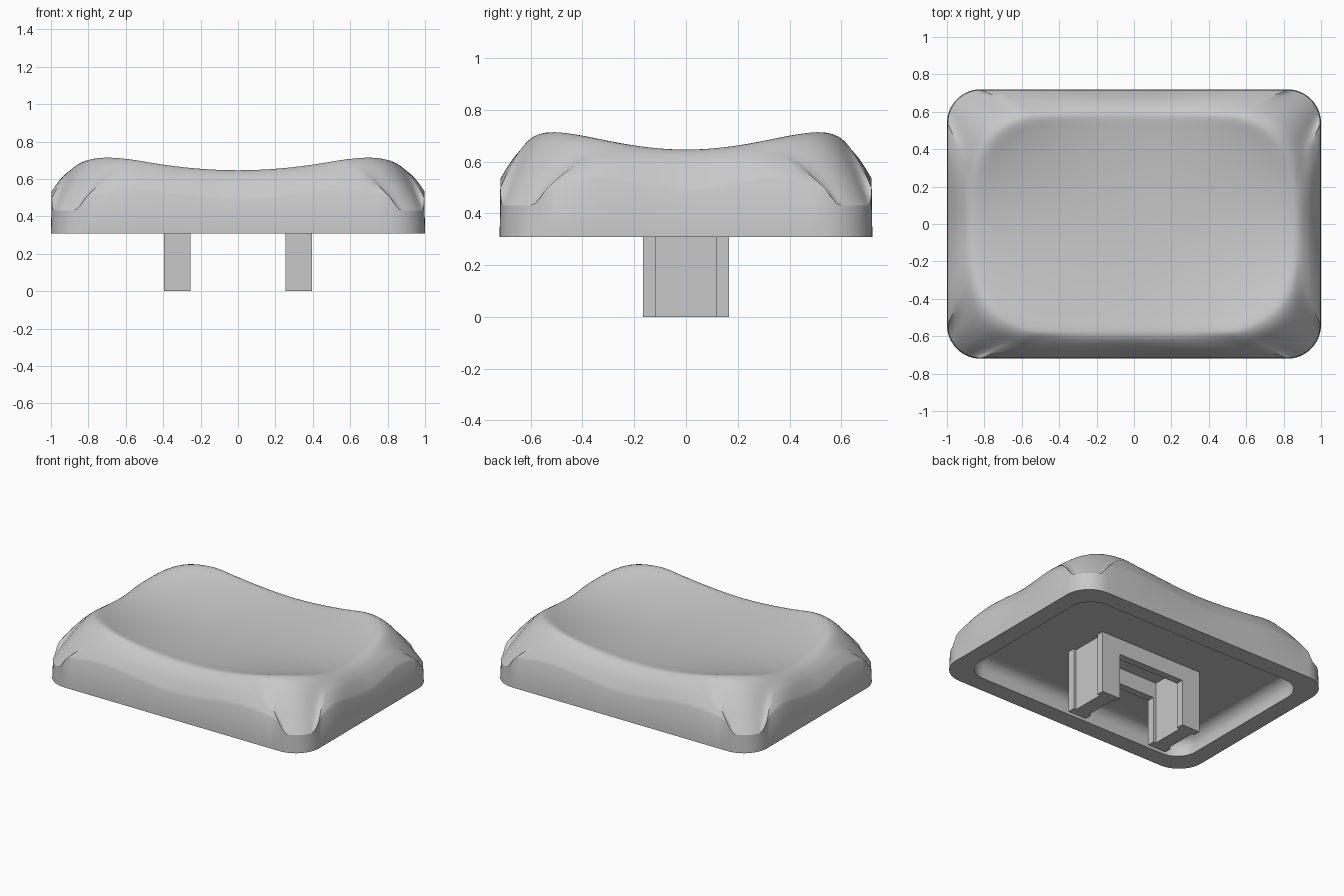
import bpy, bmesh, math

if "Cube" in bpy.data.objects:
    bpy.data.objects.remove(bpy.data.objects["Cube"])

grey = bpy.data.materials.new("plain_grey")
grey.use_nodes = True
colour = (0.58, 0.58, 0.58, 1)
grey.diffuse_color = colour
grey.node_tree.nodes["Principled BSDF"].inputs["Base Color"].default_value = colour

ARC, STRAIGHT = 12, 24       # segments per corner and per side
SLOPE = 12                   # rings between wall top and rim


def finish(name, bm):
    bmesh.ops.recalc_face_normals(bm, faces=bm.faces)
    mesh = bpy.data.meshes.new(name)
    bm.to_mesh(mesh)
    bm.free()
    mesh.materials.append(grey)
    obj = bpy.data.objects.new(name, mesh)
    bpy.context.collection.objects.link(obj)
    return obj


def outline(a, b, r):
    """Rounded rectangle, half sizes a and b, corner radius r."""
    arcs = []
    for q, (sx, sy) in enumerate([(1, 1), (-1, 1), (-1, -1), (1, -1)]):
        angles = [math.pi / 2 * (q + i / ARC) for i in range(ARC + 1)]
        arcs.append([(sx * (a - r) + r * math.cos(t),
                      sy * (b - r) + r * math.sin(t)) for t in angles])
    pts = []
    for q in range(4):
        (x0, y0), (x1, y1) = arcs[q][-1], arcs[(q + 1) % 4][0]
        pts += arcs[q]
        pts += [(x0 + (x1 - x0) * p / STRAIGHT, y0 + (y1 - y0) * p / STRAIGHT)
                for p in range(1, STRAIGHT)]
    return pts


def smooth(t):
    t = max(0, min(1, t))
    return t * t * (3 - 2 * t)


def wall_top(t):
    """Wavy wall height: t is 0 mid-side, 1 where the corner starts, 2 mid-corner."""
    if t < 0.7:
        return 0.48 + 0.055 * smooth(t / 0.7)
    return 0.535 - 0.105 * smooth((t - 0.7) / 0.75)


def dish(x, y):
    """Shallow hollow that lifts towards the corners."""
    return 0.602 + 0.065 * x * x + 0.14 * y * y + 0.39 * x * x * y * y


# Position of every column around the outline
column = [1 + 1 - abs(2 * i / ARC - 1) for i in range(ARC + 1)]
column += [abs(2 * p / STRAIGHT - 1) for p in range(1, STRAIGHT)]
column *= 4
count = len(column)

# Underside: hollow with a rounded ceiling edge, then the flat lip
rings = []
for k in (0.4, 0.97, 1):
    rings.append([(x * k, y * k, 0.43) for x, y in outline(0.80, 0.52, 0.07)])
for i in range(1, 7):
    t = math.pi / 2 * i / 6
    grow = 0.08 * math.sin(t)
    rings.append([(x, y, 0.35 + 0.08 * math.cos(t))
                  for x, y in outline(0.80 + grow, 0.52 + grow, 0.07 + grow)])
rings.append([(x, y, 0.308) for x, y in outline(0.88, 0.60, 0.15)])
rings.append([(x, y, 0.308) for x, y in outline(1, 0.72, 0.18)])

# Top: convex slope up to the rim, then the shallow dish
outer = outline(0.996, 0.717, 0.18)
rim = outline(0.86, 0.585, 0.34)
top = []
for j in range(SLOPE + 1):
    s = j / SLOPE
    ring = []
    for (x0, y0), (x1, y1), t in zip(outer, rim, column):
        base = wall_top(t)
        power = 1.8 - 0.55 * smooth((t - 0.3) / 1.3)
        z = base + (dish(x1, y1) - base) * (1 - (1 - s) ** power)
        ring.append((x0 + (x1 - x0) * s, y0 + (y1 - y0) * s, z))
    top.append(ring)
scales = [1 - 0.018 * i for i in range(1, 9)] + [0.8, 0.7, 0.55, 0.4, 0.25, 0.1]
for k in scales:
    top.append([(x * k, y * k, dish(x * k, y * k)) for x, y in rim])

# Round the crest of the rim
for _ in range(8):
    old = [list(ring) for ring in top]
    for j in range(SLOPE - 6, SLOPE + 7):
        top[j] = [(p[0], p[1], (lo[2] + 2 * p[2] + hi[2]) / 4)
                  for lo, p, hi in zip(old[j - 1], old[j], old[j + 1])]
crease = len(rings)
rings += top

# Cap body, with a crisp crease above the wall at each corner
bm = bmesh.new()
loops = [[bm.verts.new(p) for p in ring] for ring in rings]
for lower, upper in zip(loops, loops[1:]):
    for i in range(count):
        n = (i + 1) % count
        bm.faces.new((lower[i], lower[n], upper[n], upper[i]))
bm.faces.new(loops[0])
bm.faces.new(loops[-1])
for i in range(count):
    n = (i + 1) % count
    if min(column[i], column[n]) >= 0.95:
        bm.edges.get((loops[crease][i], loops[crease][n])).smooth = False
body = finish("cap_body", bm)
bpy.ops.object.select_all(action="DESELECT")
body.select_set(True)
bpy.context.view_layer.objects.active = body
bpy.ops.object.shade_smooth_by_angle(angle=math.radians(45), keep_sharp_edges=True)


# Two stem legs with an H-shaped section
def stem_leg(name, cx):
    w, core, web, end = 0.07, 0.05, 0.115, 0.166
    half = [(w, -end), (w, -web), (core, -web), (core, web), (w, web), (w, end)]
    section = half + [(-x, -y) for x, y in half]
    bm = bmesh.new()
    face = bm.faces.new([bm.verts.new((cx + x, y, 0)) for x, y in section])
    grown = bmesh.ops.extrude_face_region(bm, geom=[face])
    verts = [v for v in grown["geom"] if isinstance(v, bmesh.types.BMVert)]
    bmesh.ops.translate(bm, verts=verts, vec=(0, 0, 0.44))
    finish(name, bm)


# Ribs that join the legs inside the hollow
def stem_rib(name, cy):
    bm = bmesh.new()
    bmesh.ops.create_cube(bm, size=1)
    bmesh.ops.scale(bm, verts=bm.verts, vec=(0.54, 0.051, 0.12))
    bmesh.ops.translate(bm, verts=bm.verts, vec=(0, cy, 0.38))
    finish(name, bm)


for side, sign in (("left", 1), ("right", -1)):
    stem_leg("stem_leg_" + side, sign * 0.325)
for side, sign in (("back", 1), ("front", -1)):
    stem_rib("stem_rib_" + side, sign * 0.14)
